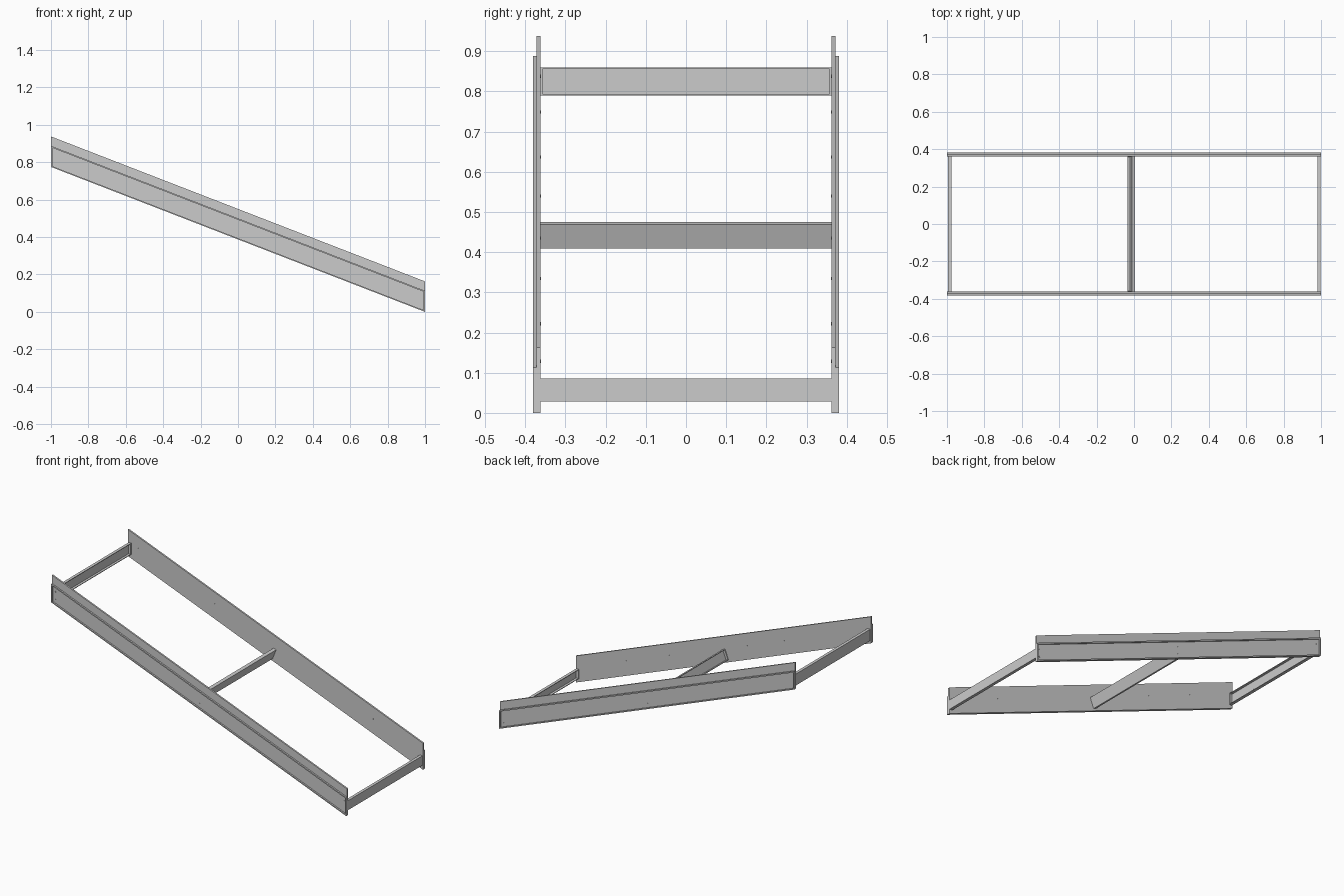
import bpy, bmesh, math
from mathutils import Matrix, Vector

if "Cube" in bpy.data.objects:
    bpy.data.objects.remove(bpy.data.objects["Cube"])

SLOPE = 0.3875
ANGLE = math.atan(SLOPE)


def base(x):
    """Height of the stringer's lower edge at x."""
    return SLOPE * (1 - x)


def prism(bm, profile, y0, y1):
    """Extrude an XZ profile from y0 to y1."""
    a = [bm.verts.new((x, y0, z)) for x, z in profile]
    b = [bm.verts.new((x, y1, z)) for x, z in profile]
    bm.faces.new(a)
    bm.faces.new(b[::-1])
    n = len(a)
    for i in range(n):
        bm.faces.new((a[i], b[i], b[(i + 1) % n], a[(i + 1) % n]))


def sloped(bm, x0, x1, lo, hi, y0, y1):
    """Bar with vertical ends that follows the slope."""
    prism(bm, [(x0, base(x0) + lo), (x1, base(x1) + lo),
               (x1, base(x1) + hi), (x0, base(x0) + hi)], y0, y1)


def finish(bm, name):
    bmesh.ops.recalc_face_normals(bm, faces=bm.faces[:])
    mesh = bpy.data.meshes.new(name)
    bm.to_mesh(mesh)
    bm.free()
    ob = bpy.data.objects.new(name, mesh)
    bpy.context.collection.objects.link(ob)
    return ob


def bolts(name, spots, y, side):
    bm = bmesh.new()
    for x, h in spots:
        m = Matrix.Translation((x, y * side, base(x) + h)) @ Matrix.Rotation(math.pi / 2, 4, 'X')
        bmesh.ops.create_cone(bm, cap_ends=True, segments=12, radius1=0.004,
                              radius2=0.004, depth=0.002, matrix=m)
    finish(bm, name)


for side, label in ((-1, "front"), (1, "back")):
    # Tall inner plate
    bm = bmesh.new()
    sloped(bm, -1, 1, 0, 0.163, side * 0.362, side * 0.372)
    finish(bm, label + "_stringer_plate")

    # Raised rim around the outer face
    bm = bmesh.new()
    ya, yb = side * 0.372, side * 0.381
    sloped(bm, -1, 1, 0, 0.007, ya, yb)
    sloped(bm, -1, 1, 0.105, 0.113, ya, yb)
    sloped(bm, -1, -0.993, 0.007, 0.105, ya, yb)
    sloped(bm, 0.993, 1, 0.007, 0.105, ya, yb)
    finish(bm, label + "_stringer_rim")

    # Fasteners: crossbar fixings outside, tread fixings inside
    bolts(label + "_outer_bolts",
          [(x, h) for x in (-0.978, 0, 0.978) for h in (0.03, 0.075)], 0.372, side)
    bolts(label + "_inner_bolts",
          [(x, 0.09) for x in (-0.93, -0.70, -0.41, -0.16, 0.11, 0.37, 0.66, 0.90)],
          0.362, side)


def crossbar(name, x, z, depth, height, direction, tilt=0):
    """Channel with its web on the side given by direction, plus end tabs."""
    t = 0.004
    w, h, d = depth / 2, height / 2, direction
    bm = bmesh.new()
    prism(bm, [(d * w, -h), (d * w, h), (-d * w, h), (-d * w, h - t),
               (d * (w - t), h - t), (d * (w - t), -h + t),
               (-d * w, -h + t), (-d * w, -h)], -0.362, 0.362)
    # Folded tabs closing the channel ends
    for s in (-1, 1):
        prism(bm, [(d * (w - t), -h + t), (d * (w - t), h - t),
                   (-d * w, h - t), (-d * w, -h + t)], s * 0.357, s * 0.362)
    ob = finish(bm, name)
    ob.location = (x, 0, z)
    ob.rotation_euler.y = tilt


crossbar("upper_crossbar", -0.986, 0.825, 0.018, 0.070, -1)
crossbar("middle_crossbar", -0.015, 0.442, 0.018, 0.065, 1, ANGLE)
crossbar("lower_crossbar", 0.989, 0.057, 0.018, 0.058, 1)
